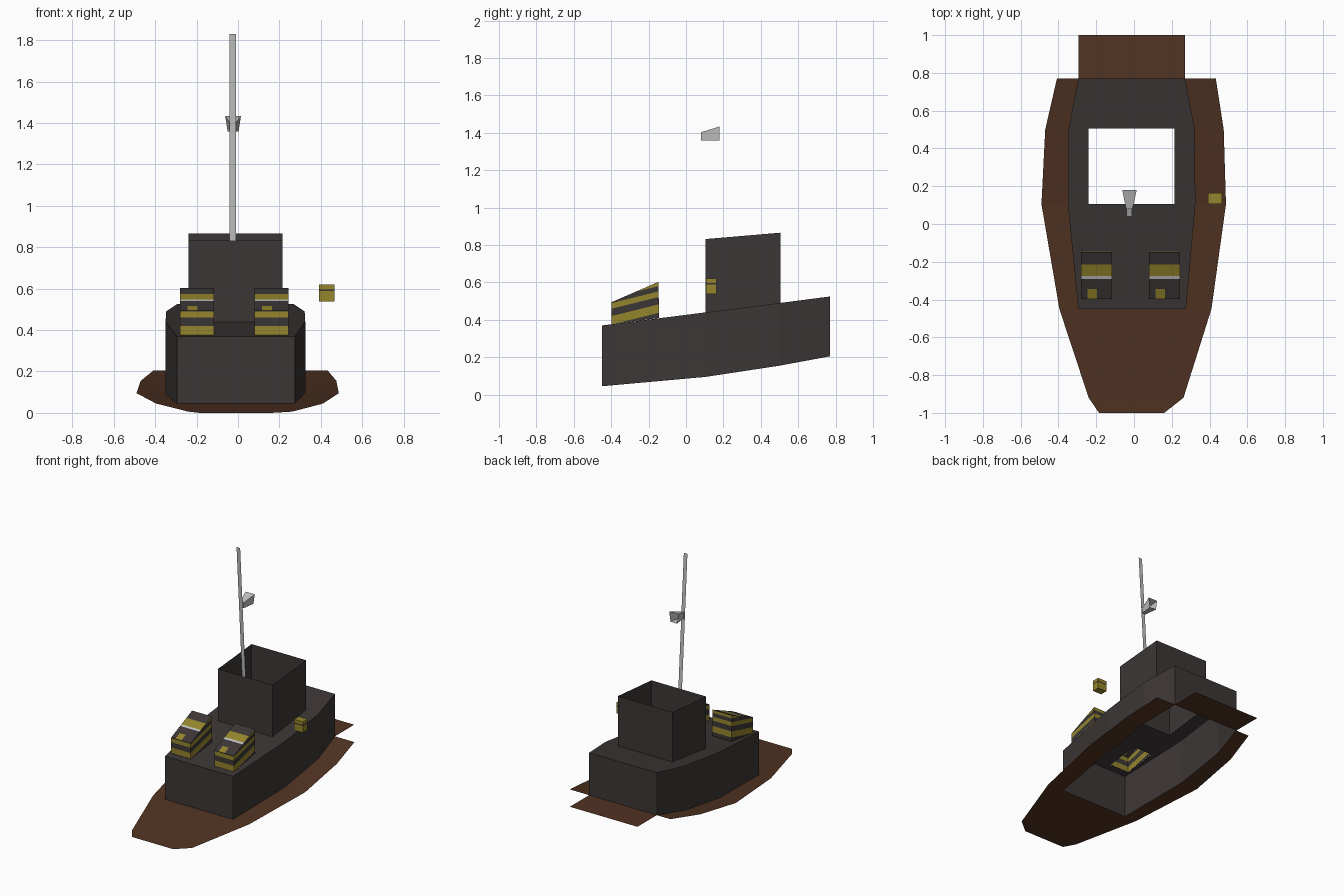
import bpy, bmesh
from mathutils import Vector

if "Cube" in bpy.data.objects:
    bpy.data.objects.remove(bpy.data.objects["Cube"])


def mat(name, rgb):
    m = bpy.data.materials.new(name)
    m.diffuse_color = (*rgb, 1)
    m.use_nodes = True
    m.node_tree.nodes["Principled BSDF"].inputs["Base Color"].default_value = m.diffuse_color
    return m


GREY = mat("dark grey", (0.046, 0.037, 0.037))
BROWN = mat("brown", (0.082, 0.033, 0.016))
YELLOW = mat("ochre yellow", (0.30, 0.235, 0.025))
LIGHT = mat("light grey", (0.53, 0.53, 0.53))


def finish(name, bm, mats):
    me = bpy.data.meshes.new(name)
    bm.to_mesh(me)
    bm.free()
    for m in mats:
        me.materials.append(m)
    ob = bpy.data.objects.new(name, me)
    bpy.context.collection.objects.link(ob)
    return ob


def quad(bm, *pts):
    return bm.faces.new([bm.verts.new(p) for p in pts])


def weld(bm):
    bmesh.ops.remove_doubles(bm, verts=bm.verts, dist=0.0005)


def cut(bm, co, no):
    bmesh.ops.bisect_plane(bm, geom=bm.verts[:] + bm.edges[:] + bm.faces[:],
                           plane_co=co, plane_no=no, dist=0.0001)


def box(bm, bottom, top, skip=()):
    """Walls between two rings of four points, plus caps unless skipped."""
    for i in range(4):
        j = (i + 1) % 4
        if i not in skip:
            quad(bm, bottom[i], bottom[j], top[j], top[i])
    if "top" not in skip:
        quad(bm, *top)
    if "bottom" not in skip:
        quad(bm, *reversed(bottom))
    weld(bm)


# Stations along the boat: y, rim left, rim right, body left, body right, rim z, body top z
ST = [(-0.45, -0.395, 0.41, -0.295, 0.275, 0.045, 0.37),
      (0.105, -0.49, 0.487, -0.35, 0.325, 0.095, 0.44),
      (0.50, -0.47, 0.475, -0.347, 0.322, 0.155, 0.49),
      (0.77, -0.408, 0.433, -0.295, 0.27, 0.205, 0.525)]
CRATES = (-0.28, 0.08)
CW, CY0, CY1 = 0.163, -0.397, -0.143

# Brown waterline plate: bow, two side rims, stern flap
bm = bmesh.new()
bow = [(-1.0, -0.185, 0.16, 0.0), (-0.92, -0.24, 0.262, 0.006), (-0.45, -0.395, 0.41, 0.045)]
for (y0, l0, r0, z0), (y1, l1, r1, z1) in zip(bow, bow[1:]):
    quad(bm, (l0, y0, z0), (r0, y0, z0), (r1, y1, z1), (l1, y1, z1))
for a, b in zip(ST, ST[1:]):
    for i, j in ((1, 3), (4, 2)):
        quad(bm, (a[i], a[0], a[5]), (a[j], a[0], a[5]), (b[j], b[0], b[5]), (b[i], b[0], b[5]))
quad(bm, (-0.295, 0.77, 0.205), (0.27, 0.77, 0.205), (0.27, 1.0, 0.205), (-0.295, 1.0, 0.205))
weld(bm)
finish("waterline_plate", bm, [BROWN])

# Hull body walls, open below
bm = bmesh.new()
ring = [(s[4], s[0], s[5], s[6]) for s in ST] + [(s[3], s[0], s[5], s[6]) for s in reversed(ST)]
for i, p in enumerate(ring):
    q = ring[(i + 1) % len(ring)]
    quad(bm, p[:3], q[:3], (*q[:2], q[3]), (*p[:2], p[3]))
weld(bm)
finish("hull_walls", bm, [GREY])

# Deck with openings under the cabin and crates
bm = bmesh.new()
for a, b in zip(ST, ST[1:]):
    quad(bm, (a[3], a[0], a[6]), (a[4], a[0], a[6]), (b[4], b[0], b[6]), (b[3], b[0], b[6]))
weld(bm)
holes = [(-0.24, 0.215, 0.105, 0.505)] + [(x, x + CW, CY0, CY1) for x in CRATES]
for x0, x1, y0, y1 in holes:
    for x in (x0, x1):
        cut(bm, (x, 0, 0), (1, 0, 0))
    for y in (y0, y1):
        cut(bm, (0, y, 0), (0, 1, 0))
gone = []
for f in bm.faces:
    c = f.calc_center_median()
    if any(x0 < c.x < x1 and y0 < c.y < y1 for x0, x1, y0, y1 in holes):
        gone.append(f)
bmesh.ops.delete(bm, geom=gone, context='FACES')
finish("deck", bm, [GREY])

# Cabin: four walls, open top and bottom
bm = bmesh.new()
X0, X1, Y0, Y1 = holes[0]
box(bm, [(X0, Y0, 0.44), (X1, Y0, 0.44), (X1, Y1, 0.49), (X0, Y1, 0.49)],
    [(X0, Y0, 0.832), (X1, Y0, 0.832), (X1, Y1, 0.866), (X0, Y1, 0.866)], ("top", "bottom"))
finish("cabin", bm, [GREY])

# Striped wedge crates, open below
STRIPES = (0.375, 0.42, 0.46, 0.49, 0.518)
for name, x0 in zip(("left_crate", "right_crate"), CRATES):
    x1 = x0 + CW
    bm = bmesh.new()
    box(bm, [(x0, CY0, 0.377), (x1, CY0, 0.377), (x1, CY1, 0.41), (x0, CY1, 0.41)],
        [(x0, CY0, 0.495), (x1, CY0, 0.495), (x1, CY1 - 0.005, 0.603), (x0, CY1 - 0.005, 0.603)],
        ("bottom",))
    slope = Vector((0, -0.25, 1))
    for z in STRIPES:
        cut(bm, (0, CY0, z), slope)
    for y in (-0.215, -0.275, -0.29, -0.345):
        cut(bm, (0, y, 0), (0, 1, 0))
    for x in (x0 + 0.035, x0 + 0.085):
        cut(bm, (x, 0, 0), (1, 0, 0))
    bm.normal_update()
    for f in bm.faces:
        c = f.calc_center_median()
        if f.normal.z > 0.5:      # sloping lid: bands across, small front patch
            patch = c.y < -0.345 and x0 + 0.035 < c.x < x0 + 0.085
            f.material_index = 1 if -0.275 < c.y < -0.215 or patch else 0
            if -0.29 < c.y < -0.275:
                f.material_index = 2
        else:                     # walls: slanted stripes
            q = c.z - 0.25 * (c.y - CY0)
            f.material_index = sum(q > z for z in STRIPES) % 2
    finish(name, bm, [GREY, YELLOW, LIGHT])

# Small side box with a dark stripe
bm = bmesh.new()
foot = [(0.392, 0.107), (0.467, 0.107), (0.467, 0.163), (0.392, 0.163)]
box(bm, [(*p, 0.538) for p in foot], [(*p, 0.62) for p in foot])
for z in (0.588, 0.597):
    cut(bm, (0, 0, z), (0, 0, 1))
for f in bm.faces:
    f.material_index = int(0.588 < f.calc_center_median().z < 0.597)
finish("side_box", bm, [YELLOW, GREY])

# Flat mast leaning slightly forward
bm = bmesh.new()
quad(bm, (-0.04, 0.105, 0.832), (-0.01, 0.105, 0.832), (-0.01, 0.04, 1.83), (-0.04, 0.04, 1.83))
finish("mast", bm, [LIGHT])

# Flared lamp behind the mast, open at the back
bm = bmesh.new()
box(bm, [(-0.04, 0.08, 1.36), (-0.01, 0.08, 1.36), (0.003, 0.18, 1.36), (-0.05, 0.18, 1.36)],
    [(-0.042, 0.08, 1.403), (-0.008, 0.08, 1.403), (0.014, 0.18, 1.434), (-0.062, 0.18, 1.434)],
    (2,))
finish("mast_lamp", bm, [LIGHT])
